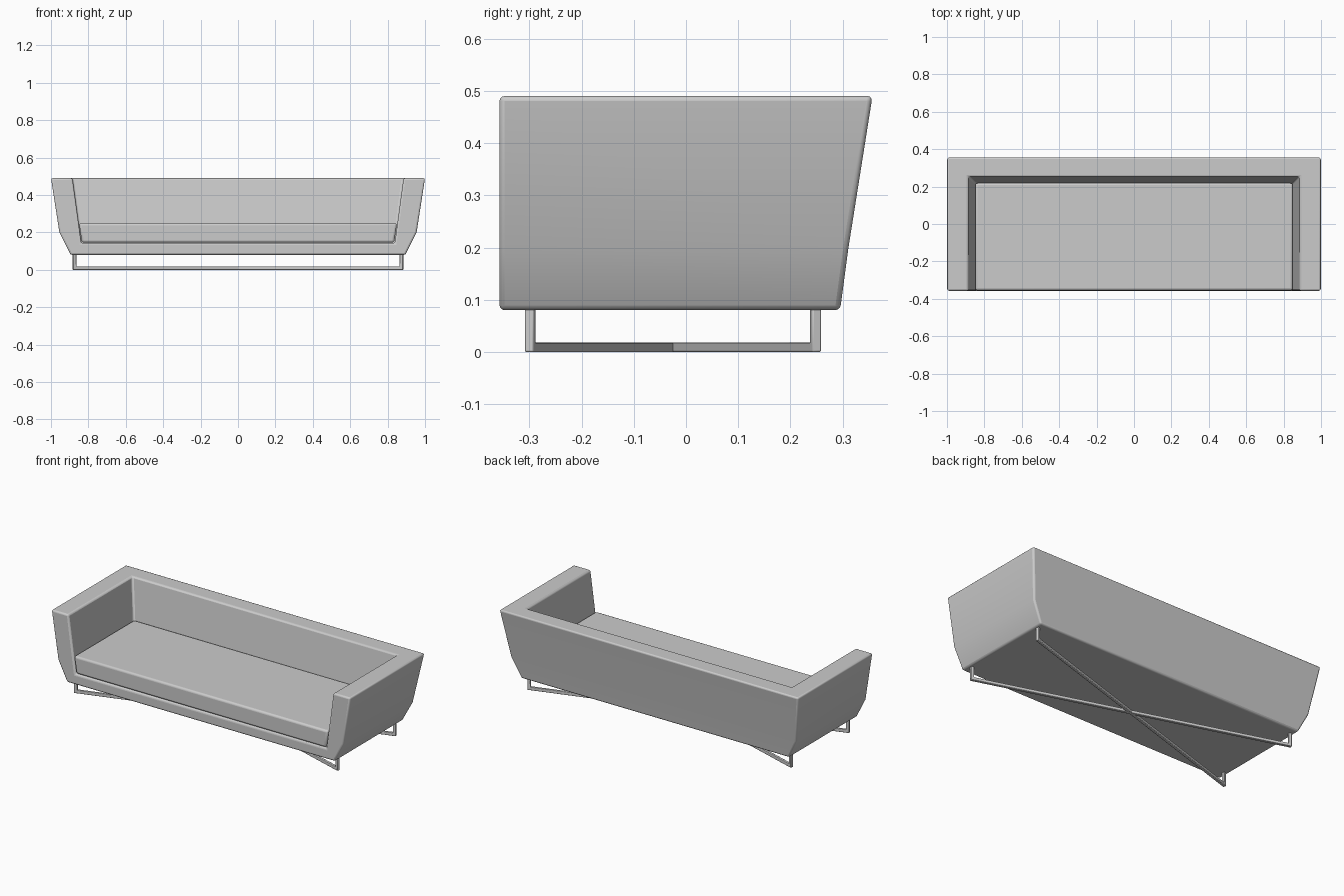
import bpy, bmesh, math
from mathutils import Matrix

cube = bpy.data.objects.get("Cube")
if cube:
    bpy.data.objects.remove(cube, do_unlink=True)


def material(name, rgb):
    mat = bpy.data.materials.new(name)
    mat.use_nodes = True
    mat.diffuse_color = (*rgb, 1)
    mat.node_tree.nodes["Principled BSDF"].inputs["Base Color"].default_value = (*rgb, 1)
    return mat


grey = material("soft grey", (0.6, 0.6, 0.6))


def finish(name, bm, bevel, segments, matrix=None):
    """Turn a bmesh into a bevelled, smooth shaded object."""
    bmesh.ops.recalc_face_normals(bm, faces=bm.faces)
    if matrix:
        bm.transform(matrix)
    mesh = bpy.data.meshes.new(name)
    bm.to_mesh(mesh)
    bm.free()
    mesh.materials.append(grey)
    obj = bpy.data.objects.new(name, mesh)
    bpy.context.collection.objects.link(obj)
    mod = obj.modifiers.new("soft edges", 'BEVEL')
    mod.width, mod.segments = bevel, segments
    mod.limit_method, mod.angle_limit = 'ANGLE', math.radians(25)
    bpy.ops.object.select_all(action='DESELECT')
    obj.select_set(True)
    bpy.context.view_layer.objects.active = obj
    bpy.ops.object.shade_smooth_by_angle(angle=math.radians(35))
    return obj


def ring(bm, half_width, front, back, z):
    """Four corners: front right, back right, back left, front left."""
    w = half_width
    return [bm.verts.new(p) for p in
            ((-w, front, z), (-w, back, z), (w, back, z), (w, front, z))]


FRONT = -0.357

# Upholstered shell: base, arms and back in one piece
bm = bmesh.new()
outer = [ring(bm, w, FRONT, back, z) for w, back, z in
         ((0.895, 0.295, 0.08), (0.955, 0.311, 0.2), (1.0, 0.357, 0.49))]
floor = ring(bm, 0.838, FRONT, 0.208, 0.143)
rim = ring(bm, 0.885, FRONT, 0.254, 0.49)
for low, high in zip(outer, outer[1:]):
    for i in range(3):
        bm.faces.new((low[i], low[i + 1], high[i + 1], high[i]))
for i in range(3):
    bm.faces.new((floor[i], rim[i], rim[i + 1], floor[i + 1]))
    bm.faces.new((outer[2][i], outer[2][i + 1], rim[i + 1], rim[i]))
bm.faces.new(outer[0])
bm.faces.new(floor)
bm.faces.new([level[0] for level in outer] + [rim[0], floor[0], floor[3], rim[3]]
             + [level[3] for level in reversed(outer)])
finish("sofa_shell", bm, 0.01, 3)

# Seat cushion filling the space between the arms
bm = bmesh.new()
low = ring(bm, 0.835, FRONT + 0.002, 0.205, 0.146)
high = ring(bm, 0.85, FRONT + 0.002, 0.22, 0.25)
bm.faces.new(low)
bm.faces.new(high)
for i in range(4):
    j = (i + 1) % 4
    bm.faces.new((low[i], low[j], high[j], high[i]))
finish("seat_cushion", bm, 0.012, 3)

# Two crossed runners, each a bent square bar with a leg at both ends
BAR = 0.018
X, Y_FRONT, Y_BACK = 0.875, -0.298, 0.248
half = math.hypot(X, (Y_BACK - Y_FRONT) / 2) + BAR / 2
angle = math.atan2((Y_BACK - Y_FRONT) / 2, X)
for name, sign in (("right", 1), ("left", -1)):
    bm = bmesh.new()
    inner = half - BAR
    outline = ((-half, 0.1), (-half, 0), (half, 0), (half, 0.1),
               (inner, 0.1), (inner, BAR), (-inner, BAR), (-inner, 0.1))
    face = bm.faces.new([bm.verts.new((x, -BAR / 2, z)) for x, z in outline])
    side = bmesh.ops.extrude_face_region(bm, geom=[face])["geom"]
    bmesh.ops.translate(bm, vec=(0, BAR, 0),
                        verts=[v for v in side if isinstance(v, bmesh.types.BMVert)])
    place = (Matrix.Translation((0, (Y_FRONT + Y_BACK) / 2, 0))
             @ Matrix.Rotation(sign * angle, 4, 'Z'))
    finish(f"runner_from_front_{name}", bm, 0.003, 2, place)
